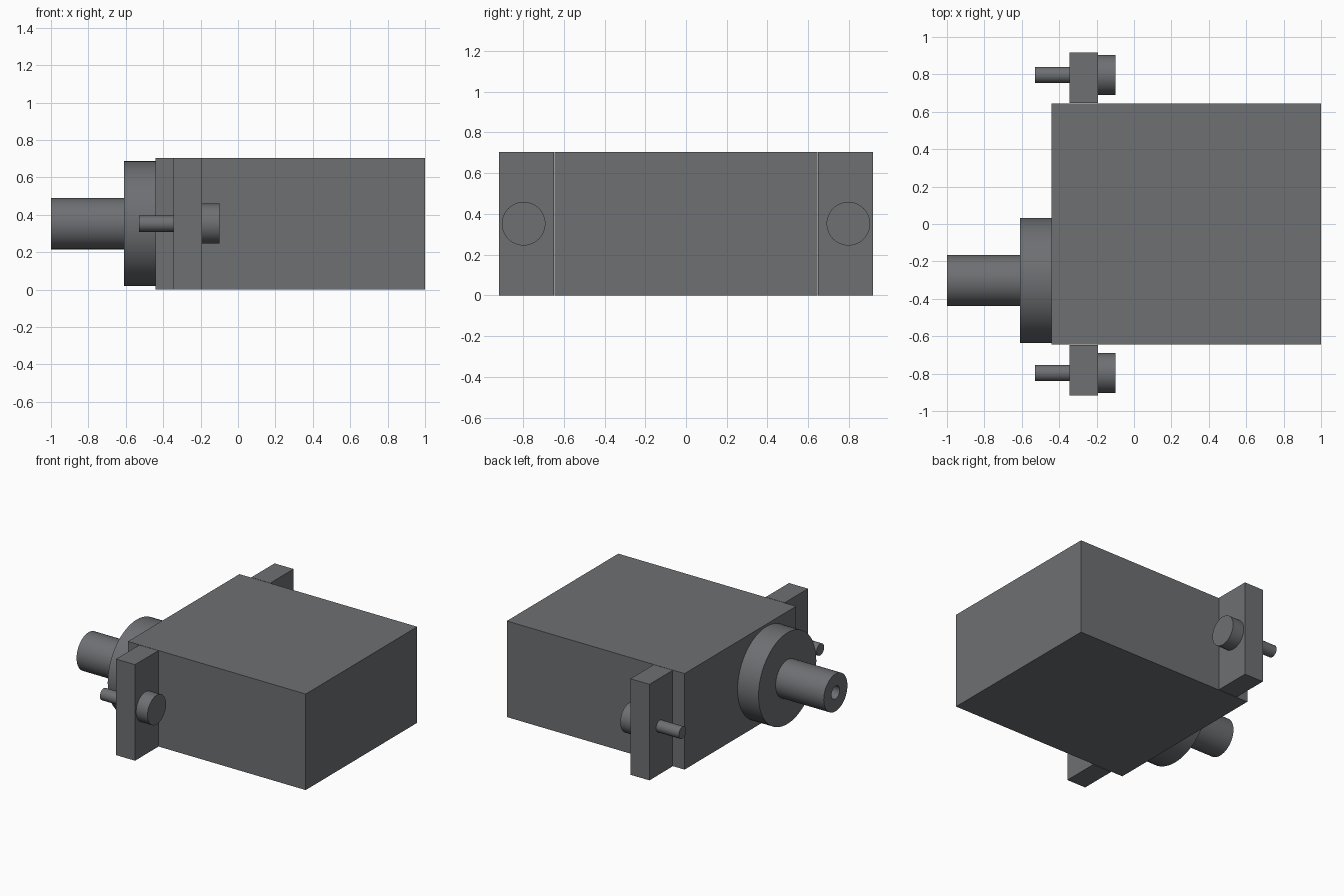
import bpy, bmesh, math
from mathutils import Matrix, Vector

if "Cube" in bpy.data.objects:
    bpy.data.objects.remove(bpy.data.objects["Cube"])

MID_Z = 0.352    # height of every turned part
SHAFT_Y = -0.302
BOLT_Y = 0.797

# Dark grey finish shared by all parts
dark = bpy.data.materials.new("dark_grey")
dark.diffuse_color = (0.155, 0.16, 0.17, 1)
dark.use_nodes = True
dark.node_tree.nodes["Principled BSDF"].inputs["Base Color"].default_value = dark.diffuse_color


def finish(name, bm):
    bmesh.ops.recalc_face_normals(bm, faces=bm.faces)
    mesh = bpy.data.meshes.new(name)
    bm.to_mesh(mesh)
    bm.free()
    mesh.materials.append(dark)
    obj = bpy.data.objects.new(name, mesh)
    bpy.context.collection.objects.link(obj)
    return obj


def box(name, lo, hi):
    lo, hi = Vector(lo), Vector(hi)
    bm = bmesh.new()
    m = Matrix.Translation((lo + hi) / 2) @ Matrix.Diagonal((*(hi - lo), 1))
    bmesh.ops.create_cube(bm, size=1, matrix=m)
    return finish(name, bm)


def turned(name, y, profile, steps=64):
    """Revolve (x, radius) points around an axis parallel to x."""
    bm = bmesh.new()
    verts = [bm.verts.new((x, y + r, MID_Z)) for x, r in profile]
    edges = [bm.edges.new(pair) for pair in zip(verts, verts[1:])]
    bmesh.ops.spin(bm, geom=verts + edges, cent=(0, y, MID_Z), axis=(1, 0, 0),
                   angle=math.tau, steps=steps, use_duplicate=False)
    bmesh.ops.remove_doubles(bm, verts=bm.verts, dist=1e-4)
    obj = finish(name, bm)
    bpy.ops.object.select_all(action='DESELECT')
    obj.select_set(True)
    bpy.context.view_layer.objects.active = obj
    bpy.ops.object.shade_smooth_by_angle(angle=math.radians(30))
    return obj


# Motor case
box("case", (-0.44, -0.645, 0), (1.0, 0.645, 0.703))

# Round boss and hollow output shaft
turned("shaft_boss", SHAFT_Y,
       [(-0.44, 0), (-0.44, 0.334), (-0.61, 0.334), (-0.61, 0)])
turned("output_shaft", SHAFT_Y,
       [(-0.61, 0), (-0.61, 0.137), (-1.0, 0.137), (-1.0, 0.047),
        (-0.70, 0.047), (-0.70, 0)])

# Mounting tabs with bolts, one on each side
for side, s in (("front", -1), ("back", 1)):
    ys = sorted((s * 0.648, s * 0.917))
    box(side + "_tab", (-0.346, ys[0], 0), (-0.192, ys[1], 0.703))
    turned(side + "_bolt_shank", s * BOLT_Y,
           [(-0.346, 0), (-0.346, 0.043), (-0.53, 0.043), (-0.53, 0)], 32)
    turned(side + "_bolt_head", s * BOLT_Y,
           [(-0.10, 0), (-0.10, 0.107), (-0.192, 0.107), (-0.192, 0)], 48)
